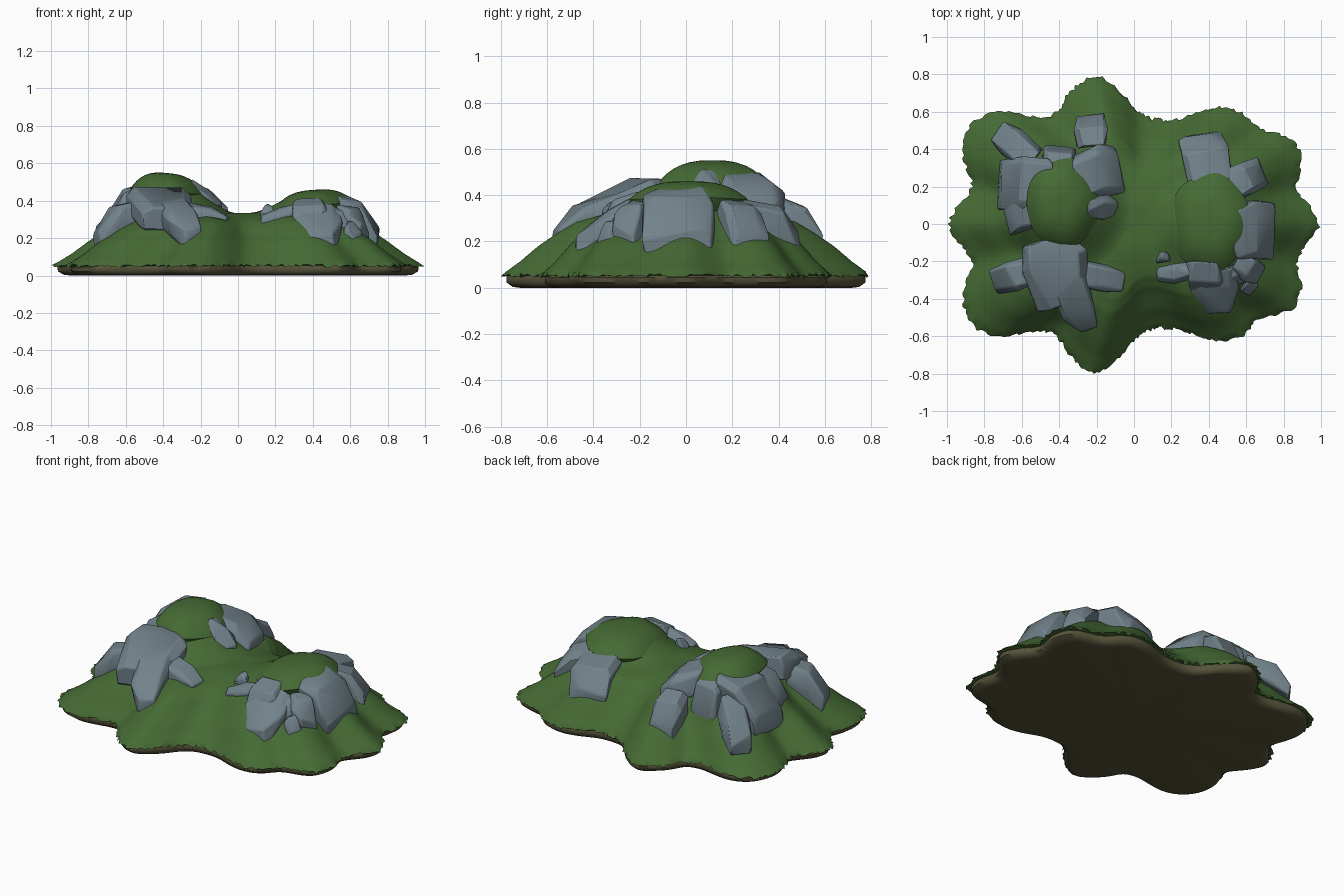
import bpy, bmesh, math, random
from mathutils import Vector

if "Cube" in bpy.data.objects:
    bpy.data.objects.remove(bpy.data.objects["Cube"])
random.seed(4)


def material(name, rgb):
    m = bpy.data.materials.new(name)
    m.diffuse_color = (*rgb, 1)
    m.use_nodes = True
    m.node_tree.nodes["Principled BSDF"].inputs["Base Color"].default_value = m.diffuse_color
    return m


GRASS = material("grass green", (0.059, 0.143, 0.034))
STONE = material("blue grey stone", (0.168, 0.226, 0.258))
SOIL = material("dark olive soil", (0.092, 0.086, 0.042))

# Lobed outline: half of it, mirrored front to back, kept as (angle, radius)
half = [(1, 0), (.92, .12), (.865, .2), (.90, .32), (.85, .46), (.68, .50), (.58, .60),
        (.45, .625), (.25, .565), (.1, .565), (.01, .61), (-.06, .70), (-.14, .765), (-.21, .805),
        (-.29, .755), (-.36, .69), (-.42, .59), (-.55, .57), (-.67, .605), (-.81, .585),
        (-.9, .49), (-.915, .34), (-.86, .21), (-.93, .11), (-1, 0)]
outline = half + [(x, -y) for x, y in half[-2:0:-1]]
polar = [(math.atan2(y, x) % math.tau, math.hypot(x, y)) for x, y in outline]


def radius(a):
    a %= math.tau
    n = len(polar)
    i = max(k for k in range(n) if polar[k][0] <= a + 1e-9)
    a0, r1 = polar[i]
    a1 = polar[i + 1][0] if i + 1 < n else math.tau
    r0, r2, r3 = polar[i - 1][1], polar[(i + 1) % n][1], polar[(i + 2) % n][1]
    u = (a - a0) / (a1 - a0)
    return r1 + .5 * u * (r2 - r0 + u * (2*r0 - 5*r1 + 4*r2 - r3 + u * (3*(r1 - r2) + r3 - r0)))


def smooth(lo, hi, v):
    u = min(1, max(0, (v - lo) / (hi - lo)))
    return u * u * (3 - 2 * u)


PROFILE = [(0, .335), (.4, .335), (.5, .33), (.6, .303), (.7, .25), (.8, .188), (.9, .115), (1, .055)]


def ground(x, y, t):
    z = PROFILE[-1][1]
    for (t0, z0), (t1, z1) in zip(PROFILE, PROFILE[1:]):
        if t0 <= t <= t1:
            z = z0 + (z1 - z0) * (t - t0) / (t1 - t0)
            break
    # two hills and the valleys in front of and behind the saddle
    z += .14 * (1 - smooth(.1, .37, math.hypot(x + .38, y - .1)))
    z += .085 * (1 - smooth(.1, .36, math.hypot(x - .42, y * 1.2)))
    valley = math.exp(-((x - .06) / .2) ** 2) * smooth(.08, .4, abs(y))
    return z - .055 * valley * (1 - smooth(.6, 1, t))


def make_object(name, bm, mat, angle=40):
    bmesh.ops.recalc_face_normals(bm, faces=bm.faces)
    me = bpy.data.meshes.new(name)
    bm.to_mesh(me)
    bm.free()
    me.materials.append(mat)
    ob = bpy.data.objects.new(name, me)
    bpy.context.collection.objects.link(ob)
    bpy.ops.object.select_all(action='DESELECT')
    ob.select_set(True)
    bpy.context.view_layer.objects.active = ob
    bpy.ops.object.shade_smooth_by_angle(angle=math.radians(angle))
    return ob


def loft(rings):
    """Skin a stack of rings; single-point ends become fans."""
    bm = bmesh.new()
    vs = [[bm.verts.new(p) for p in ring] for ring in rings]
    for a, b in zip(vs, vs[1:]):
        n = max(len(a), len(b))
        for i in range(n):
            j = (i + 1) % n
            if len(a) == 1:
                bm.faces.new((a[0], b[i], b[j]))
            elif len(b) == 1:
                bm.faces.new((a[j], a[i], b[0]))
            else:
                bm.faces.new((a[i], b[i], b[j], a[j]))
    return bm


# Grassy mound with ragged overhanging edge
N = 360
angles = [math.tau * i / N for i in range(N)]
raw = [radius(a) for a in angles]
radii = [sum(raw[(i + k) % N] for k in range(-3, 4)) / 7 for i in range(N)]
rag = [random.uniform(-.014, .008) for _ in angles]
drop = [random.uniform(-.012, .006) for _ in angles]


def ring(t, z=None, ragged=False):
    pts = []
    for i, a in enumerate(angles):
        r = radii[i] * t + (rag[i] if ragged else 0)
        x, y = r * math.cos(a), r * math.sin(a)
        h = ground(x, y, t) if z is None else z
        pts.append((x, y, h + (drop[i] if ragged else 0)))
    return pts


rings = [[(0, 0, ground(0, 0, 0))]] + [ring(k / 40) for k in range(1, 40)]
rings += [ring(1, None, True), ring(.962, .052)]
make_object("grass_mound", loft(rings), GRASS, 60)

# Soil slab underneath
make_object("soil_base", loft([ring(.95, .065), ring(.975, .045), ring(.972, .022),
                               ring(.94, .004), ring(.9, 0), [(0, 0, 0)]]), SOIL, 50)


# Rounded grassy caps on both hills
def cap(name, cx, cy, rx, ry, edge, top, tilt):
    def circle(s, z):
        pts = []
        for i in range(48):
            a = math.tau * i / 48
            dx = rx * s * (1 + .03 * math.sin(3 * a + 1)) * math.cos(a)
            dy = ry * s * (1 + .03 * math.cos(5 * a)) * math.sin(a)
            pts.append((cx + dx, cy + dy, z + tilt * dx))
        return pts
    steps = [.15, .3, .45, .6, .72, .83, .92, 1]
    rs = [[(cx, cy, top)]] + [circle(s, top - (top - edge) * s ** 3) for s in steps]
    rs += [circle(.96, edge - .025), circle(.85, edge - .06), [(cx, cy, edge - .06)]]
    make_object(name, loft(rs), GRASS, 50)


cap("left_hill_cap", -.38, .115, .20, .24, .45, .548, -.09)
cap("right_hill_cap", .405, .01, .215, .26, .375, .458, .07)


# Rock slabs: inner top, shoulder and foot sections, each (x, y, z, width)
def rock(name, *sections):
    pts = []
    for (x, y, z, w), clear in zip(sections, (.035, .035, .015)):
        a = math.atan2(y, x)
        pts.append(Vector((x, y, max(z, clear + ground(x, y, math.hypot(x, y) / radius(a))))))
    d = pts[-1] - pts[0]
    side = Vector((-d.y, d.x, 0)).normalized()
    bm = bmesh.new()
    for p, s in zip(pts, sections):
        for u, z in ((-.5, -.03), (.5, -.03), (-.36, .004), (.34, .004), (-.5, -.12), (.5, -.12)):
            jit = Vector([random.uniform(-.014, .014) for _ in range(3)])
            q = p + side * (u * s[3]) + Vector((0, 0, z)) + jit
            q.z = max(q.z, .1)
            bm.verts.new(q)
    bmesh.ops.convex_hull(bm, input=bm.verts)
    loose = [v for v in bm.verts if not v.link_faces]
    bmesh.ops.delete(bm, geom=loose, context='VERTS')
    ob = make_object(name, bm, STONE, 28)
    bev = ob.modifiers.new("worn edges", 'BEVEL')
    bev.width, bev.segments, bev.angle_limit = .009, 2, math.radians(28)


# Left hill rocks
rock("left_west_cliff", (-.45, .21, .45, .28), (-.6, .22, .47, .3), (-.72, .22, .3, .26))
rock("left_northwest_slab", (-.55, .33, .41, .15), (-.66, .44, .34, .16), (-.73, .49, .25, .13))
rock("left_southwest_block", (-.5, .06, .45, .15), (-.61, .04, .43, .16), (-.67, .02, .32, .14))
rock("left_north_block", (-.4, .3, .45, .16), (-.4, .38, .44, .16), (-.4, .41, .32, .16))
rock("left_northeast_block", (-.3, .24, .45, .24), (-.17, .29, .46, .28), (-.08, .29, .35, .26))
rock("left_north_outcrop", (-.22, .42, .39, .15), (-.23, .51, .35, .16), (-.235, .57, .25, .15))
rock("left_east_stone", (-.24, .1, .43, .12), (-.16, .09, .42, .12), (-.1, .07, .36, .1))
rock("left_front_cliff", (-.48, -.09, .46, .24), (-.43, -.2, .46, .38), (-.37, -.42, .36, .28))
rock("left_front_tongue", (-.36, -.3, .41, .2), (-.29, -.47, .34, .17), (-.24, -.55, .25, .1))
rock("left_front_small", (-.28, -.27, .38, .14), (-.15, -.29, .36, .15), (-.06, -.31, .30, .12))
rock("left_front_side", (-.55, -.25, .4, .15), (-.66, -.28, .36, .16), (-.75, -.31, .24, .13))
# Right hill rocks
rock("right_north_cliff", (.4, .22, .37, .24), (.38, .40, .34, .25), (.34, .47, .24, .22))
rock("right_northeast_block", (.5, .2, .37, .17), (.61, .25, .36, .18), (.68, .28, .25, .16))
rock("right_east_cliff", (.55, -.03, .38, .3), (.66, -.03, .385, .32), (.74, -.04, .24, .28))
rock("right_southeast_block", (.55, -.2, .37, .13), (.62, -.25, .35, .14), (.67, -.28, .26, .12))
rock("right_front_ledge", (.38, -.2, .375, .2), (.38, -.31, .365, .2), (.38, -.36, .28, .17))
rock("right_front_cliff", (.43, -.24, .36, .24), (.43, -.35, .33, .23), (.44, -.47, .21, .16))
rock("right_front_block", (.32, -.24, .36, .1), (.22, -.27, .35, .1), (.13, -.26, .31, .08))
rock("right_small_stone", (.19, -.18, .37, .05), (.15, -.18, .37, .05), (.12, -.18, .34, .05))
rock("right_front_nook", (.52, -.22, .36, .16), (.54, -.28, .34, .15), (.55, -.32, .28, .12))
rock("right_front_pebble", (.59, -.32, .25, .09), (.61, -.33, .25, .09), (.64, -.35, .2, .07))
